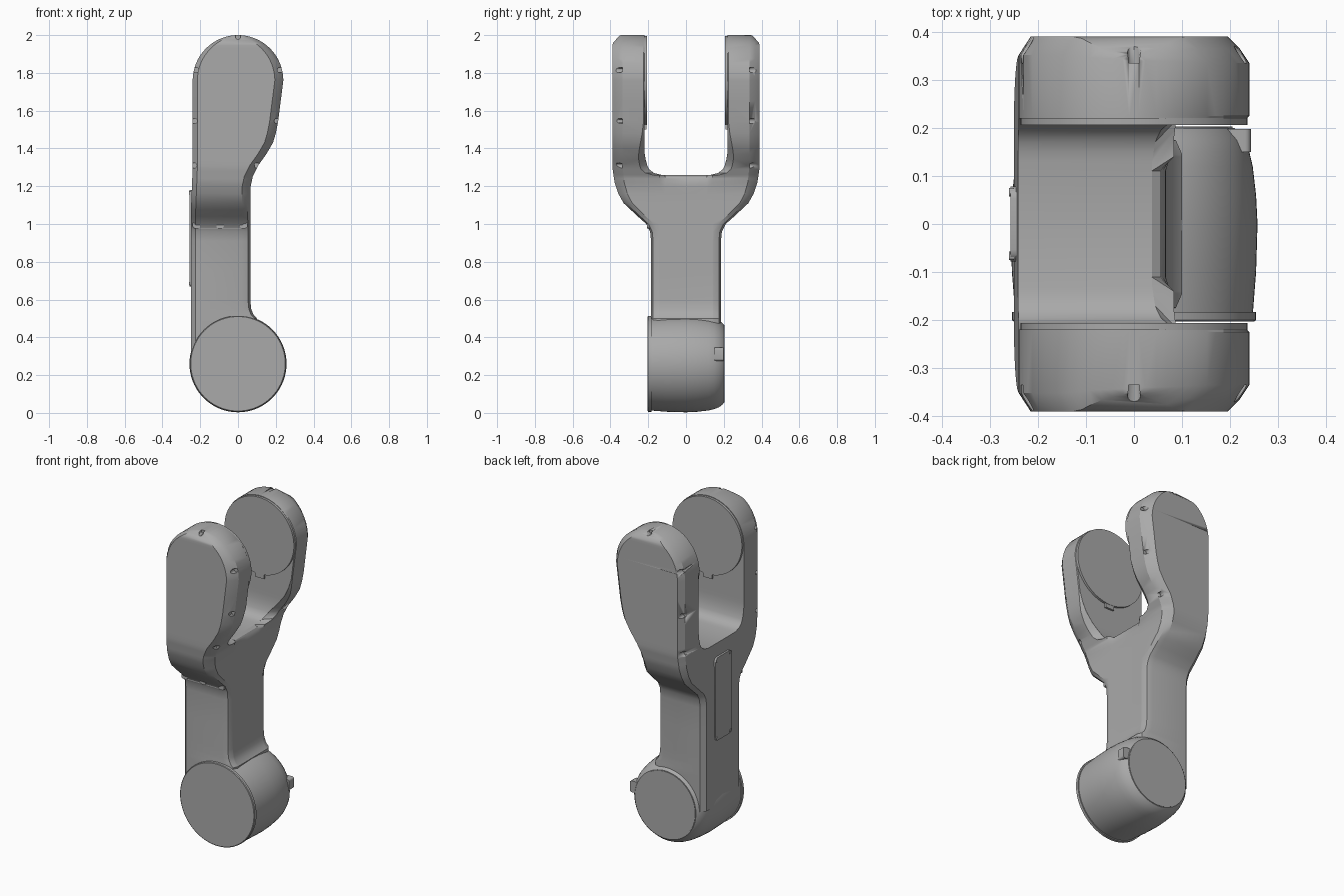
import bpy, bmesh, math
from mathutils import Matrix, Vector

if "Cube" in bpy.data.objects:
    bpy.data.objects.remove(bpy.data.objects["Cube"])

grey = bpy.data.materials.new("plain grey")
grey.use_nodes = True
colour = (0.4, 0.4, 0.4, 1)
grey.diffuse_color = colour
grey.node_tree.nodes["Principled BSDF"].inputs["Base Color"].default_value = colour


def finish(name, bm, angle=30):
    bmesh.ops.recalc_face_normals(bm, faces=bm.faces)
    mesh = bpy.data.meshes.new(name)
    bm.to_mesh(mesh)
    bm.free()
    mesh.materials.append(grey)
    ob = bpy.data.objects.new(name, mesh)
    bpy.context.collection.objects.link(ob)
    bpy.ops.object.select_all(action="DESELECT")
    ob.select_set(True)
    bpy.context.view_layer.objects.active = ob
    bpy.ops.object.shade_smooth_by_angle(angle=math.radians(angle))
    return ob


def loft(rings):
    """Skin a stack of equal-length point rings and cap both ends."""
    bm = bmesh.new()
    rows = [[bm.verts.new(p) for p in ring] for ring in rings]
    for low, high in zip(rows, rows[1:]):
        for i in range(len(low)):
            j = (i + 1) % len(low)
            bm.faces.new((low[i], low[j], high[j], high[i]))
    bm.faces.new(rows[0][::-1])
    bm.faces.new(rows[-1])
    return bm


def turned(name, profile, z, steps=72):
    """Lathe (y, radius) pairs around a y axis at height z."""
    turn = [2 * math.pi * k / steps for k in range(steps)]
    return finish(name, loft([[(r * math.cos(a), y, z + r * math.sin(a)) for a in turn]
                              for y, r in profile]))


def box(name, lo, hi, bevel=0, axis=0):
    """Block between two corners, rounding only edges along the given axis."""
    lo, hi = Vector(lo), Vector(hi)
    bm = bmesh.new()
    bmesh.ops.create_cube(bm, size=1)
    bmesh.ops.transform(bm, verts=bm.verts,
                        matrix=Matrix.Translation((lo + hi) / 2) @ Matrix.Diagonal((*(hi - lo), 1)))
    if bevel:
        edges = [e for e in bm.edges
                 if abs((e.verts[0].co - e.verts[1].co).normalized()[axis]) > 0.9]
        bmesh.ops.bevel(bm, geom=edges, offset=bevel, segments=4, profile=0.5, affect="EDGES")
    return finish(name, bm)


def curve(points):
    """Smoothly eased lookup through (height, value) points."""
    def at(z):
        if z <= points[0][0]:
            return points[0][1]
        for (a, u), (b, v) in zip(points, points[1:]):
            if z <= b:
                return u + (v - u) * (z - a) / (b - a)
        return points[-1][1]
    return at


HUB, R, FLOOR = 1.76, 0.24, 1.26
right_edge = curve([(0.5, 0.1), (0.52, 0.082), (0.55, 0.07), (0.6, 0.065), (1.19, 0.065),
                    (1.25, 0.078), (1.31, 0.107), (1.37, 0.15), (1.43, 0.185),
                    (1.48, 0.2), (1.54, 0.212), (HUB, R)])
left_edge = curve([(1.05, 0.25), (1.3, R)])
outer = curve([(0.91, 0.185), (0.96, 0.19), (1.0, 0.21), (1.04, 0.255), (1.11, 0.33),
               (1.16, 0.358), (1.22, 0.378), (1.3, 0.39), (1.955, 0.39), (2.0, 0.35)])
inner = curve([(FLOOR, 0.13), (1.27, 0.17), (1.29, 0.195), (1.32, 0.21), (1.38, 0.22)])
blend = curve([(FLOOR, 0.045), (1.35, 0.035), (1.52, 0.004)])
roll = curve([(1.2, 0.0), (1.23, 0.008), (1.25, 0.023), (FLOOR, 0.045)])
bulge = curve([(1.0, 0.72), (1.2, 0.55)])


def section(z, open_fork):
    """Half cross-section on the +y side: core in the neck, one arm in the fork."""
    x1, x0, yo = right_edge(z), -left_edge(z), outer(z)
    if z > HUB:
        x1 = math.sqrt(max(R * R - (z - HUB) ** 2, 0.0001))
        x0 = -x1
    width = x1 - x0
    cx, cl = min(0.045, width * 0.35), min(0.025, width * 0.3)
    cy = curve([(1.0, 0.04), (1.3, 0.055), (1.955, 0.055), (2.0, 0.01)])(z)
    if open_fork:
        yi, ri = inner(z), min(blend(z), width * 0.3)
        ya, yb = yi, yi + ri + 0.001
    else:
        yi, ri, ya, yb = 0, roll(z) + 0.0005, 0.11, 0.14
    b = bulge(z)
    pts = [(x0, yi), (x1 - ri, yi), (x1 - ri, ya + 0.0005), (x1, yb), (x1, yo - cy),
           (x1 - cx * (1 - b), yo - cy * (1 - b)), (x1 - cx, yo),
           (x0 + cl, yo), (x0, yo - cy * 0.7)]
    return [(x, y, z) for x, y in pts]


# Neck and fork: one half lofted upward
low = [0.27, 0.4, 0.5, 0.52, 0.55, 0.6, 0.75, 0.91, 0.96, 1.0, 1.04, 1.075,
       1.11, 1.16, 1.2, 1.22, 1.24, 1.25, FLOOR]
high = [FLOOR, 1.265, 1.27, 1.28, 1.29, 1.31, 1.34, 1.37, 1.4, 1.43, 1.48, 1.54, 1.65]
crown = [HUB + R * math.sin(math.pi / 2 * k / 16) for k in range(17)]
rings = [section(z, False) for z in low] + [section(z, True) for z in high + crown]
half = finish("fork_half", loft(rings))

# Screw recesses around the arm rim, cut once and mirrored
spots = [(0, 1.992), (0.222, 1.815), (-0.222, 1.815), (0.205, 1.545), (-0.23, 1.545),
         (0.1, 1.31), (-0.232, 1.31)]
for x, z in spots:
    cutter = turned("recess_cutter", [(0.335, 0.014), (0.45, 0.014)], 0, 12)
    cutter.location = (x, 0, z)
    cutter.hide_render = True
    cut = half.modifiers.new("recess", "BOOLEAN")
    cut.operation, cut.object, cut.solver = "DIFFERENCE", cutter, "EXACT"
bpy.context.view_layer.update()
cut_mesh = bpy.data.meshes.new_from_object(
    half.evaluated_get(bpy.context.evaluated_depsgraph_get()))
half.modifiers.clear()
half.data = cut_mesh
for ob in [o for o in bpy.data.objects if o.name.startswith("recess_cutter")]:
    bpy.data.objects.remove(ob)
half.name = "right_fork_half"

bm = bmesh.new()
bm.from_mesh(cut_mesh)
bmesh.ops.scale(bm, vec=(1, -1, 1), verts=bm.verts)
finish("front_fork_half", bm)
half.name = "back_fork_half"

# Bearing pads on the inner faces of the arms, each with a small key below
for side, name in ((-1, "front"), (1, "back")):
    turned(name + "_bearing_pad", [(side * 0.225, 0.236), (side * 0.206, 0.236)], HUB)
    ys = sorted((side * 0.225, side * 0.208))
    box(name + "_pad_key", (-0.03, ys[0], 1.5), (0.03, ys[1], 1.56))

# Lower joint barrel, its front flange and its rear cap
turned("joint_barrel", [(-0.19, 0.247), (-0.1, 0.254), (0, 0.257), (0.06, 0.254), (0.12, 0.247),
                        (0.15, 0.24), (0.175, 0.23), (0.195, 0.214), (0.2, 0.208)], 0.26)
turned("joint_flange", [(-0.203, 0.25), (-0.2, 0.254), (-0.183, 0.254)], 0.26)
turned("rear_cap", [(0.19, 0.205), (0.203, 0.205)], 0.26)
box("cap_key", (0.19, 0.15, 0.275), (0.243, 0.198, 0.345), 0.012, 1)

# Side access cover with corner screws
box("access_cover", (-0.257, -0.078, 0.67), (-0.24, 0.078, 1.18), 0.025, 0)
for y in (-0.066, 0.066):
    for z in (0.685, 1.165):
        box("cover_screw", (-0.26, y - 0.009, z - 0.009), (-0.25, y + 0.009, z + 0.009), 0.006, 0)

# Lip where the front arm shell meets the neck, with three screw lugs
box("shell_lip", (-0.225, -0.2, 0.975), (0.03, -0.17, 1.005))
for x in (-0.22, -0.095, 0.03):
    box("shell_lug", (x - 0.02, -0.207, 0.977), (x + 0.02, -0.18, 1.012), 0.012, 1)
